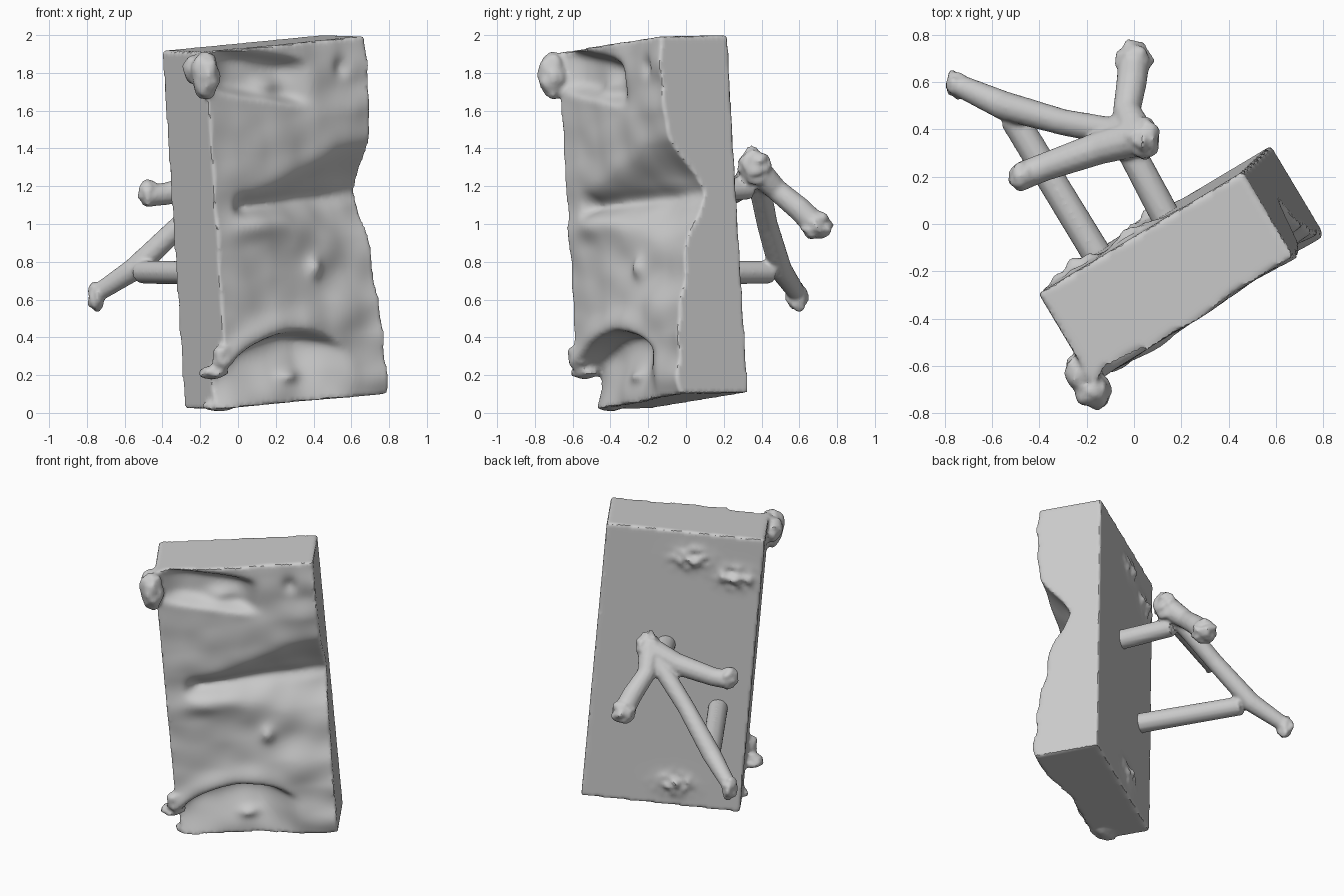
import bpy, bmesh
from math import exp
from mathutils import Vector, noise

old = bpy.data.objects.get("Cube")
if old:
    bpy.data.objects.remove(old)

# One plain stone colour
stone = bpy.data.materials.new("pale_grey")
stone.use_nodes = True
GREY = (0.6, 0.6, 0.6, 1)
stone.diffuse_color = GREY
stone.node_tree.nodes["Principled BSDF"].inputs["Base Color"].default_value = GREY

# Leaning frame of the slab: along its width, out of its front, up its height
ORIGIN = Vector((-0.285, -0.185, 0.024))
UP = Vector((-0.063, -0.058, 0.996)).normalized()
ACROSS = Vector((0.855, 0.511, 0.069))
ACROSS = (ACROSS - UP * ACROSS.dot(UP)).normalized()
OUT = ACROSS.cross(UP)
WIDTH, HEIGHT = 1.01, 1.9


def place(s, t, h):
    return ORIGIN + ACROSS * s + OUT * t + UP * h


def bump(s, h, cs, ch, ws, wh, power=2):
    return exp(-abs((s - cs) / ws) ** power - abs((h - ch) / wh) ** power)


def ramp(x, a, b):
    k = min(1, max(0, (x - a) / (b - a)))
    return k * k * (3 - 2 * k)


def front(s, h):
    """Depth of the carved front."""
    t = 0.45 - 0.03 * s + 0.012 * noise.noise(Vector((s, h, 0)) * 6)
    t += 0.035 * noise.noise(Vector((s * 2, h * 6, 3))) * ramp(s, 0.5, 1)
    # groove across the middle, deeper to one side
    wide = ramp(s, 0.2, 1)
    d = abs(h - 1.05)
    if h > 1.05:
        fade = exp(-(d / (0.07 + 0.17 * wide)) ** (2 + wide))
    else:
        fade = exp(-(d / (0.035 + 0.125 * wide)) ** 2)
    inside = ramp(s, 0.1, 0.22)
    t -= (0.06 + 0.12 * wide) * inside * fade
    t -= 0.04 * inside * bump(s, h, 0.6, 1.065, 0.6, 0.045)
    t -= 0.08 * wide * exp(-((h - 0.75) / 0.25) ** 2)
    # ledge and nub under the groove
    t += 0.03 * bump(s, h, 0.25, 0.95, 0.15, 0.06)
    t += 0.035 * bump(s, h, 0.62, 0.7, 0.04, 0.05)
    # hollow near the top, slanting down to one side
    t -= 0.1 * bump(s, h, 0.33, 1.82 - 0.22 * s, 0.27, 0.11, 6)
    t += 0.04 * bump(s, h, 0.4, 1.68, 0.1, 0.05)
    t -= 0.03 * bump(s, h, 0.85, 1.75, 0.04, 0.05)
    # arched lip with a hollow below it
    below = 0.39 - 0.9 * (s - 0.42) ** 2 - h
    reach = 1 - ramp(s, 0.5, 0.8)
    t += 0.025 * reach * exp(-((below + 0.03) / 0.07) ** 2)
    t -= 0.15 * reach * ramp(below, 0, 0.05) * (1 - 0.45 * ramp(below, 0.08, 0.36))
    t += 0.03 * bump(s, h, 0.45, 0.14, 0.06, 0.03)
    return t


def back(s, h):
    """Nearly flat back with three crumbled patches."""
    crumb = 0.6 + noise.noise(Vector((s, h, 1)) * 22)
    patches = ((0.45, 1.72), (0.17, 1.62), (0.43, 0.15))
    return -0.055 * crumb * sum(bump(s, h, cs, ch, 0.1, 0.06) for cs, ch in patches)


def select_only(*objs):
    bpy.ops.object.select_all(action='DESELECT')
    for obj in objs:
        obj.select_set(True)
    bpy.context.view_layer.objects.active = objs[0]


def finish(obj, size):
    """Weld all pieces into one soft skin, then shade and colour it."""
    select_only(obj)
    mod = obj.modifiers.new("weld", 'REMESH')
    mod.mode = 'VOXEL'
    mod.voxel_size = size
    soft = obj.modifiers.new("soften", 'SMOOTH')
    soft.factor = 0.5
    soft.iterations = 2
    for name in ("weld", "soften"):
        bpy.ops.object.modifier_apply(modifier=name)
    obj.data.materials.clear()
    obj.data.materials.append(stone)
    bpy.ops.object.shade_smooth_by_angle(angle=0.7)


def lump(bm, centre, axes, rough):
    """Roughened ellipsoid; axes are three vectors."""
    ball = bmesh.ops.create_icosphere(bm, subdivisions=3, radius=1)
    for v in ball["verts"]:
        p = v.co * (1 + rough * noise.noise(v.co * 2 + centre * 5))
        v.co = centre + axes[0] * p.x + axes[1] * p.y + axes[2] * p.z


def to_object(bm, name):
    bmesh.ops.recalc_face_normals(bm, faces=bm.faces)
    mesh = bpy.data.meshes.new(name)
    bm.to_mesh(mesh)
    bm.free()
    obj = bpy.data.objects.new(name, mesh)
    bpy.context.collection.objects.link(obj)
    return obj


# Carved slab
bm = bmesh.new()
NS, NH = 64, 116


def sheet(depth):
    rows = []
    for j in range(NH + 1):
        h = HEIGHT * j / NH
        rows.append([bm.verts.new(place(WIDTH * i / NS, depth(WIDTH * i / NS, h), h))
                     for i in range(NS + 1)])
    for a, b in zip(rows, rows[1:]):
        for i in range(NS):
            bm.faces.new((a[i], a[i + 1], b[i + 1], b[i]))
    return (rows[0] + [r[-1] for r in rows[1:]] + rows[-1][-2::-1]
            + [r[0] for r in rows[-2:0:-1]])


rim_a, rim_b = sheet(front), sheet(back)
for i in range(len(rim_a)):
    bm.faces.new((rim_a[i - 1], rim_a[i], rim_b[i], rim_b[i - 1]))

# Corner knob, lip end and foot: (across, out, up), then their half sizes
for spot, size in (((-0.02, 0.47, 1.78), (0.075, 0.08, 0.13)),
                   ((-0.03, 0.39, 1.81), (0.06, 0.09, 0.08)),
                   ((0.0, 0.43, 0.28), (0.06, 0.05, 0.07)),
                   ((-0.03, 0.37, 0.2), (0.08, 0.08, 0.035)),
                   ((0.06, 0.27, 0.02), (0.1, 0.06, 0.035))):
    lump(bm, place(*spot), [a * k for a, k in zip((ACROSS, OUT, UP), size)], 0.25)
finish(to_object(bm, "carved_slab"), 0.014)


def limb(name, points):
    """Round tapering limb through (x, y, z, radius) points."""
    curve = bpy.data.curves.new(name, 'CURVE')
    curve.dimensions = '3D'
    curve.bevel_depth = 1
    curve.bevel_resolution = 4
    curve.use_fill_caps = True
    line = curve.splines.new('POLY')
    line.points.add(len(points) - 1)
    for p, (x, y, z, r) in zip(line.points, points):
        p.co = (x, y, z, 1)
        p.radius = r
    obj = bpy.data.objects.new(name, curve)
    bpy.context.collection.objects.link(obj)
    select_only(obj)
    bpy.ops.object.convert(target='MESH')
    return bpy.context.view_layer.objects.active


# Forked branch and the two rods that hold it behind the slab
parts = [
    limb("lower_rod", [(-0.15, -0.14, 0.74, 0.064), (-0.51, 0.45, 0.745, 0.061)]),
    limb("upper_rod", [(0.15, 0, 1.17, 0.064), (-0.03, 0.34, 1.19, 0.06)]),
    limb("short_arm", [(0.04, 0.37, 1.3, 0.08), (-0.15, 0.32, 1.22, 0.07),
                       (-0.38, 0.24, 1.16, 0.06), (-0.48, 0.2, 1.15, 0.06)]),
    limb("far_arm", [(0.03, 0.34, 1.32, 0.08), (-0.03, 0.48, 1.18, 0.06),
                     (-0.01, 0.6, 1.08, 0.065), (0.0, 0.7, 0.98, 0.068)]),
    limb("long_arm", [(-0.03, 0.38, 1.25, 0.06), (-0.3, 0.43, 1.0, 0.056),
                      (-0.55, 0.5, 0.76, 0.062), (-0.75, 0.59, 0.63, 0.047)]),
]
bm = bmesh.new()
for spot, size in (((0.05, 0.36, 1.31), (0.06, 0.09, 0.09)),
                   ((-0.475, 0.2, 1.16), (0.055, 0.065, 0.07)),
                   ((0, 0.69, 0.99), (0.078, 0.08, 0.075)),
                   ((-0.75, 0.59, 0.615), (0.045, 0.058, 0.075))):
    axes = [Vector((size[0], 0, 0)), Vector((0, size[1], 0)), Vector((0, 0, size[2]))]
    lump(bm, Vector(spot), axes, 0.4)
branch = to_object(bm, "forked_branch")
select_only(branch, *parts)
bpy.ops.object.join()
finish(branch, 0.012)
